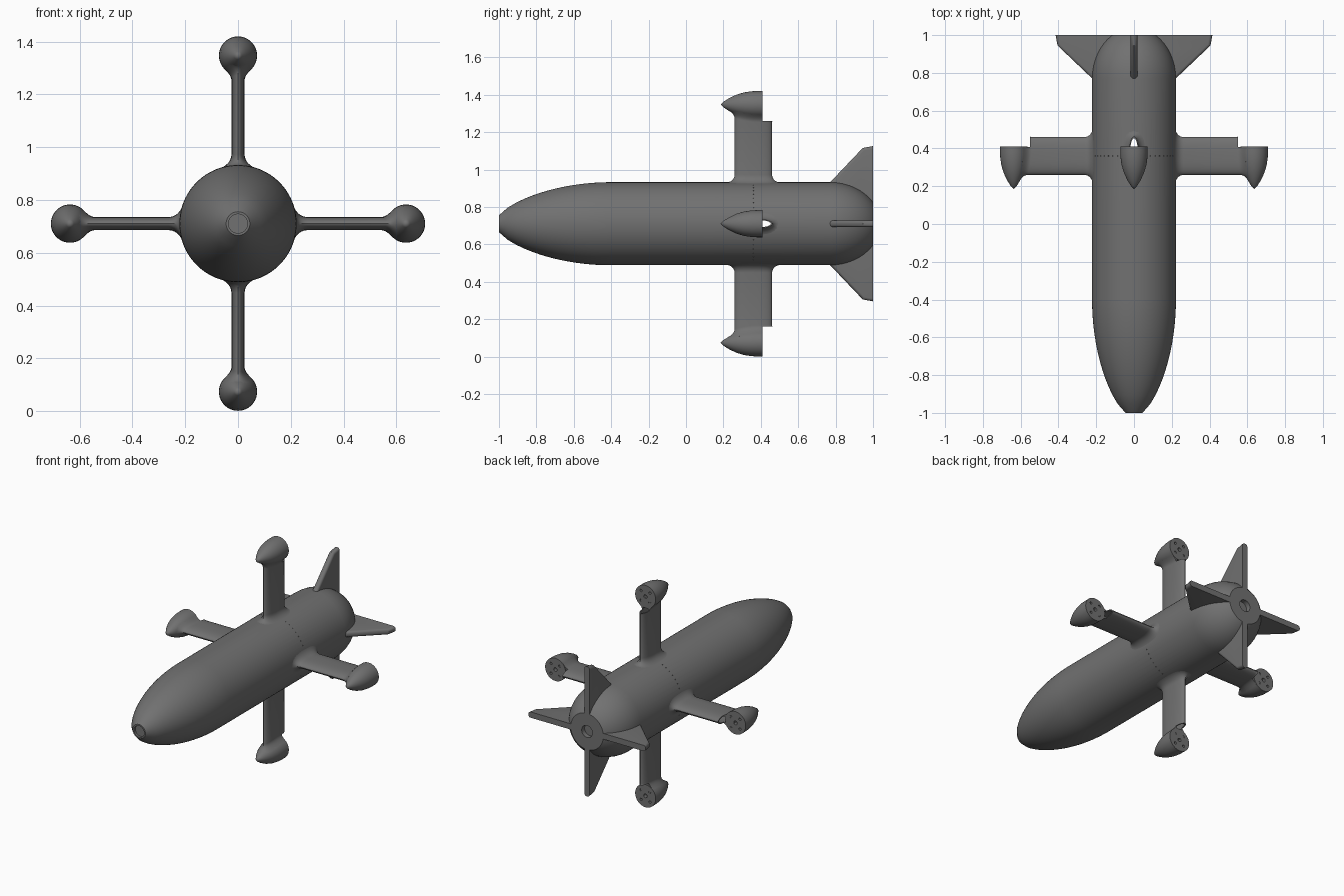
import bpy, bmesh, math
from mathutils import Matrix, Vector

if "Cube" in bpy.data.objects:
    bpy.data.objects.remove(bpy.data.objects["Cube"])

R, AXIS_Z, POD = 0.222, 0.7105, 0.637   # hull radius, hull axis height, pod distance
POD_PROFILE = [(0, .185), (.015, .2), (.034, .23), (.053, .27), (.065, .31),
               (.071, .35), (.0725, .38), (.0725, .41), (0, .41)]


def finish(name, bm):
    bmesh.ops.remove_doubles(bm, verts=bm.verts, dist=1e-5)
    bmesh.ops.recalc_face_normals(bm, faces=bm.faces)
    me = bpy.data.meshes.new(name)
    bm.to_mesh(me)
    bm.free()
    ob = bpy.data.objects.new(name, me)
    bpy.context.collection.objects.link(ob)
    return ob


def loft(name, rings):
    """Skin a list of closed point rings and cap the ends."""
    bm = bmesh.new()
    vs = [[bm.verts.new(p) for p in ring] for ring in rings]
    n = len(vs[0])
    for a, b in zip(vs, vs[1:]):
        for i in range(n):
            bm.faces.new((a[i], a[(i + 1) % n], b[(i + 1) % n], b[i]))
    bm.faces.new(vs[0])
    bm.faces.new(vs[-1])
    return finish(name, bm)


def revolve(name, profile, n, z=0):
    """Turn (radius, y) points about the y axis at height z."""
    bm = bmesh.new()
    vs = []
    for r, y in profile:
        if r == 0:
            vs.append([bm.verts.new((0, y, z))] * n)
        else:
            vs.append([bm.verts.new((r * math.sin(2 * math.pi * i / n), y,
                                     z + r * math.cos(2 * math.pi * i / n))) for i in range(n)])
    for a, b in zip(vs, vs[1:]):
        for i in range(n):
            j = (i + 1) % n
            bm.faces.new(list(dict.fromkeys((a[i], a[j], b[j], b[i]))))
    return finish(name, bm)


def cut(ob, cutter):
    m = ob.modifiers.new("cut", 'BOOLEAN')
    m.operation, m.solver, m.object = 'DIFFERENCE', 'EXACT', cutter
    cutter.hide_render = True
    bpy.context.view_layer.objects.active = ob
    bpy.ops.object.modifier_apply(modifier=m.name)


def pegs(name, items):
    """Many small cylinders (matrix, radius, depth) as one cutter."""
    bm = bmesh.new()
    for mat, r, d in items:
        bmesh.ops.create_cone(bm, cap_ends=True, segments=16, radius1=r, radius2=r, depth=d, matrix=mat)
    return finish(name, bm)


def foil(y0, y1, half, n=16):
    """Closed strut outline (x, y): full in the middle, rounded at both ends."""
    us = [-math.cos(math.pi * i / n) for i in range(n + 1)]
    side = [(half * max(0, 1 - abs(u) ** 3) ** .55, (y0 + y1) / 2 + u * (y1 - y0) / 2) for u in us]
    return [(0, y0)] + side[1:-1] + [(0, y1)] + [(-x, y) for x, y in side[-2:0:-1]]


def pod_radius(y):
    for (r0, y0), (r1, y1) in zip(POD_PROFILE, POD_PROFILE[1:-1]):
        if y0 <= y <= y1:
            return r0 + (r1 - r0) * (y - y0) / (y1 - y0)
    return .0725 if y > .4 else 0


# Hull: blunt ogive nose with recess, straight middle, rounded tail with nozzle
prof = [(0, -.985), (.036, -.985), (.036, -1), (.045, -1)]
for i in range(1, 21):
    u = .6 * (1 - i / 20) ** 1.6
    prof.append((.6 * R * math.sqrt(1 - (u / .613) ** 2) + .4 * (R - .177 * (u / .6) ** 2), -.4 - u))
prof += [(R, 0), (R, .77)]
for i in range(1, 11):
    u = .23 * math.sin(math.pi / 2 * i / 10)
    prof.append((R * math.sqrt(1 - (u / .269) ** 2), .77 + u))
prof += [(.038, 1), (.038, .97), (0, .97)]
hull = revolve("hull", prof, 96)

# Hollow passages through opposite arms
inner = foil(.266, .454, .02)
tunnel = loft("tunnel_cutter", [[(x, y, z) for x, y in inner] for z in (-.585, .585)])
tunnel_side = loft("side_tunnel_cutter", [[(z, y, x) for x, y in inner] for z in (-.585, .585)])
cut(hull, tunnel)
cut(hull, tunnel_side)

# Ring of small screw holes between the arms
spots = []
for k in range(4):
    for j in range(-3, 4):
        rot = Matrix.Rotation(k * math.pi / 2 + math.pi / 4 + j * .13, 4, 'Y')
        spots.append((rot @ Matrix.Translation((0, .36, R)), .0025, .012))
screws = pegs("screw_cutter", spots)
cut(hull, screws)

# Arm: hollow strut with fillets at hull and pod
outer = foil(.26, .46, .025)
n = len(outer)
normals = []
for i in range(n):
    (ax, ay), (bx, by) = outer[i - 1], outer[(i + 1) % n]
    normals.append(Vector((by - ay, ax - bx)).normalized())
if normals[0].y > 0:
    normals = [-v for v in normals]


def ring(d, height):
    out = []
    for (x, y), nv in zip(outer, normals):
        px, py = x + nv.x * d, y + nv.y * d
        out.append((px, py, height(px, py)))
    return out


def hull_top(x, y):
    return math.sqrt(R * R - x * x) - .001


def pod_bottom(x, y):
    return POD - math.sqrt(max(pod_radius(y) ** 2 - x * x, .0004))


F, G = .042, .026
rings = [ring(F, lambda x, y: .17)]
for i in range(7):
    t = math.pi / 2 * i / 6
    rings.append(ring(F * (1 - math.sin(t)), lambda x, y: hull_top(x, y) + F * (1 - math.cos(t))))
for i in range(6, -1, -1):
    t = math.pi / 2 * i / 6
    rings.append(ring(G * (1 - math.sin(t)), lambda x, y: pod_bottom(x, y) - G * (1 - math.cos(t))))
rings.append(ring(0, lambda x, y: POD - .01))
arm = loft("arm", rings)
cut(arm, tunnel)
notch = loft("notch_cutter", [[(-.2, .408, z), (.2, .408, z), (.2, .6, z), (-.2, .6, z)] for z in (.55, .8)])
cut(arm, notch)

# Pod: pointed nose, flat back with sockets
pod = revolve("pod", POD_PROFILE, 48, POD)
back = Matrix.Rotation(math.pi / 2, 4, 'X')
sockets = [(Matrix.Translation((0, .41, POD)) @ back, .012, .05)]
for sx in (-1, 1):
    for sz in (-1, 1):
        sockets.append((Matrix.Translation((sx * .031, .41, POD + sz * .031)) @ back, .008, .04))
socket_cutter = pegs("socket_cutter", sockets)
cut(pod, socket_cutter)

# Tail fin: flat plate with rounded leading and outer edges
plate = [(.75, .2), (.945, .405), (1, .415), (1, .112), (.9, .15)]
fin = loft("tail_fin", [[(x, y, z) for y, z in plate] for x in (-.0185, .0185)])
bm = bmesh.new()
bm.from_mesh(fin.data)
lead = []
for e in bm.edges:
    a, b = e.verts[0].co, e.verts[1].co
    if abs(a.x - b.x) < 1e-4 and min(a.y, b.y) < .95 and max(a.z, b.z) > .3:
        lead.append(e)
bmesh.ops.bevel(bm, geom=lead, offset=.015, segments=4, profile=.5, affect='EDGES')
bm.to_mesh(fin.data)
bm.free()

for c in (tunnel, tunnel_side, screws, notch, socket_cutter):
    bpy.data.objects.remove(c)

# Dark grey finish, smooth shading with sharp edges kept
dark = bpy.data.materials.new("dark_grey")
dark.diffuse_color = (.165, .165, .165, 1)
dark.use_nodes = True
dark.node_tree.nodes["Principled BSDF"].inputs["Base Color"].default_value = dark.diffuse_color
bpy.ops.object.select_all(action='DESELECT')
for ob in (hull, arm, pod, fin):
    ob.data.materials.clear()
    ob.data.materials.append(dark)
    ob.select_set(True)
bpy.context.view_layer.objects.active = hull
bpy.ops.object.shade_smooth_by_angle(angle=math.radians(32))

# Repeat arms, pods and fins four times around the hull
lift = Matrix.Translation((0, 0, AXIS_Z))
hull.matrix_world = lift
for part, name in ((arm, "arm"), (pod, "pod"), (fin, "tail_fin")):
    for k in range(4):
        ob = part if k == 0 else part.copy()
        if k:
            bpy.context.collection.objects.link(ob)
        ob.name = f"{name}_{k + 1}"
        ob.matrix_world = lift @ Matrix.Rotation(k * math.pi / 2, 4, 'Y')
